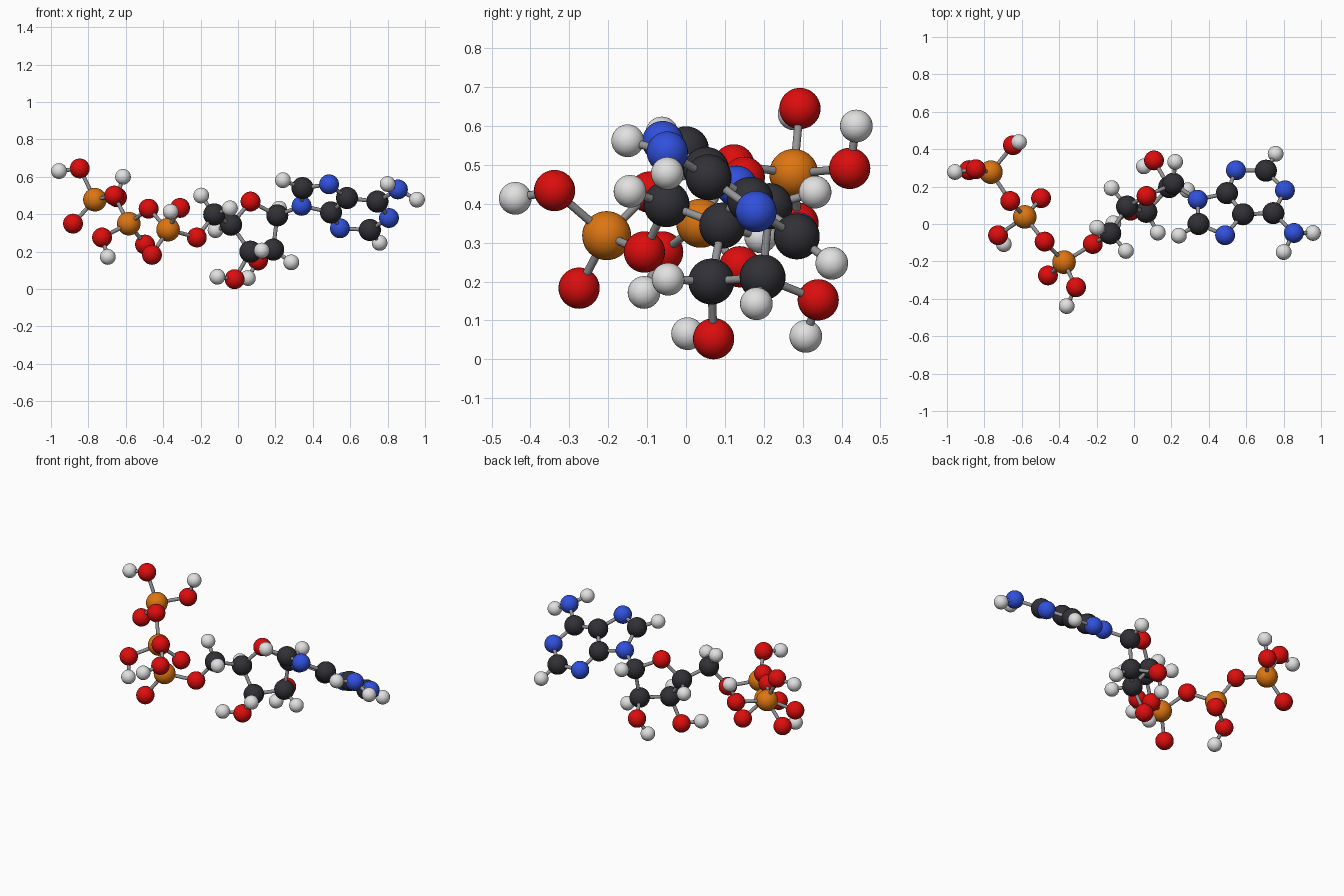
import bpy
import bmesh
from mathutils import Vector

default = bpy.data.objects.get("Cube")
if default:
    bpy.data.objects.remove(default, do_unlink=True)


def make_material(name, colour):
    mat = bpy.data.materials.new(name)
    mat.use_nodes = True
    rgba = (*colour, 1)
    mat.diffuse_color = rgba
    bsdf = next(n for n in mat.node_tree.nodes if n.type == "BSDF_PRINCIPLED")
    bsdf.inputs["Base Color"].default_value = rgba
    bsdf.inputs["Roughness"].default_value = 0.5
    return mat


def finish_mesh(bm, name, mat):
    for face in bm.faces:
        face.smooth = len(face.verts) < 5
    mesh = bpy.data.meshes.new(name)
    bm.to_mesh(mesh)
    bm.free()
    mesh.materials.append(mat)
    return mesh


def ball_mesh(name, radius, mat):
    bm = bmesh.new()
    bmesh.ops.create_uvsphere(bm, u_segments=32, v_segments=20, radius=radius)
    return finish_mesh(bm, name, mat)


def stick_mesh(radius, mat):
    bm = bmesh.new()
    bmesh.ops.create_cone(bm, cap_ends=True, segments=16, radius1=radius, radius2=radius, depth=1)
    return finish_mesh(bm, "stick", mat)


def add_object(name, mesh):
    obj = bpy.data.objects.new(name, mesh)
    bpy.context.collection.objects.link(obj)
    return obj


# One shared ball per element, one shared stick for the bonds
carbon = ball_mesh("carbon", 0.059, make_material("charcoal", (0.03, 0.03, 0.037)))
oxygen = ball_mesh("oxygen", 0.053, make_material("red", (0.72, 0.004, 0.004)))
nitrogen = ball_mesh("nitrogen", 0.053, make_material("blue", (0.03, 0.08, 0.72)))
phosphorus = ball_mesh("phosphorus", 0.063, make_material("orange", (0.72, 0.18, 0.006)))
hydrogen = ball_mesh("hydrogen", 0.042, make_material("pale_grey", (0.75, 0.75, 0.75)))
stick = stick_mesh(0.0105, make_material("mid_grey", (0.3, 0.3, 0.31)))

placed = {}


def bond(first, second):
    a, b = placed[first], placed[second]
    rod = add_object("bond_" + first + "_to_" + second, stick)
    rod.location = (a + b) / 2
    rod.rotation_mode = "QUATERNION"
    rod.rotation_quaternion = (b - a).to_track_quat("Z", "Y")
    rod.scale = (1, 1, (b - a).length)


def atom(name, ball, x, y, z, *partners):
    """Place a ball and join it to balls that already exist."""
    placed[name] = Vector((x, y, z))
    add_object(name, ball).location = placed[name]
    for partner in partners:
        bond(name, partner)


# Double ring: five-sided part
atom("base_root", nitrogen, 0.34, 0.13, 0.445)
atom("base_outer_corner", carbon, 0.345, 0, 0.54, "base_root")
atom("base_outer_hydrogen", hydrogen, 0.24, -0.062, 0.582, "base_outer_corner")
atom("base_front_corner", nitrogen, 0.487, -0.06, 0.56, "base_outer_corner")
atom("base_shared_front", carbon, 0.583, 0.052, 0.487, "base_front_corner")
atom("base_shared_back", carbon, 0.497, 0.165, 0.41, "base_shared_front", "base_root")

# Double ring: six-sided part and amine
atom("base_back_corner", nitrogen, 0.545, 0.287, 0.325, "base_shared_back")
atom("base_back_carbon", carbon, 0.705, 0.285, 0.316, "base_back_corner")
atom("base_back_hydrogen", hydrogen, 0.757, 0.375, 0.247, "base_back_carbon")
atom("base_side_corner", nitrogen, 0.807, 0.18, 0.38, "base_back_carbon")
atom("base_amine_carbon", carbon, 0.745, 0.058, 0.468, "base_side_corner", "base_shared_front")
atom("amine", nitrogen, 0.855, -0.048, 0.533, "base_amine_carbon")
atom("amine_left_hydrogen", hydrogen, 0.957, -0.048, 0.478, "amine")
atom("amine_front_hydrogen", hydrogen, 0.8, -0.15, 0.562, "amine")

# Sugar ring
atom("sugar_upper_left", carbon, 0.21, 0.215, 0.394, "base_root")
atom("sugar_lower_left", carbon, 0.188, 0.197, 0.211, "sugar_upper_left")
atom("sugar_lower_right", carbon, 0.066, 0.065, 0.2, "sugar_lower_left")
atom("sugar_upper_right", carbon, -0.037, 0.093, 0.344, "sugar_lower_right")
atom("sugar_oxygen", oxygen, 0.067, 0.15, 0.468, "sugar_upper_right", "sugar_upper_left")

# Sugar side groups
atom("sugar_back_hydrogen", hydrogen, 0.22, 0.332, 0.43, "sugar_upper_left")
atom("sugar_left_hydrogen", hydrogen, 0.285, 0.181, 0.143, "sugar_lower_left")
atom("sugar_back_oxygen", oxygen, 0.107, 0.34, 0.153, "sugar_lower_left")
atom("sugar_back_cap", hydrogen, 0.053, 0.308, 0.059, "sugar_back_oxygen")
atom("sugar_front_hydrogen", hydrogen, 0.127, -0.046, 0.206, "sugar_lower_right")
atom("sugar_low_oxygen", oxygen, -0.018, 0.071, 0.053, "sugar_lower_right")
atom("sugar_low_cap", hydrogen, -0.11, 0.004, 0.066, "sugar_low_oxygen")
atom("sugar_right_hydrogen", hydrogen, -0.12, 0.192, 0.315, "sugar_upper_right")

# Arm from the sugar to the chain
atom("arm_carbon", carbon, -0.127, -0.05, 0.399, "sugar_upper_right")
atom("arm_high_hydrogen", hydrogen, -0.197, -0.02, 0.5, "arm_carbon")
atom("arm_front_hydrogen", hydrogen, -0.043, -0.144, 0.432, "arm_carbon")
atom("arm_oxygen", oxygen, -0.22, -0.107, 0.276, "arm_carbon")

# First phosphate
atom("first_phosphorus", phosphorus, -0.374, -0.204, 0.318, "arm_oxygen")
atom("first_low_oxygen", oxygen, -0.46, -0.275, 0.183, "first_phosphorus")
atom("first_front_oxygen", oxygen, -0.31, -0.338, 0.434, "first_phosphorus")
atom("first_front_cap", hydrogen, -0.36, -0.439, 0.414, "first_front_oxygen")
atom("first_bridge", oxygen, -0.478, -0.094, 0.43, "first_phosphorus")

# Second phosphate
atom("second_phosphorus", phosphorus, -0.584, 0.038, 0.35, "first_bridge")
atom("second_left_oxygen", oxygen, -0.497, 0.138, 0.238, "second_phosphorus")
atom("second_right_oxygen", oxygen, -0.727, -0.06, 0.276, "second_phosphorus")
atom("second_right_cap", hydrogen, -0.696, -0.108, 0.172, "second_right_oxygen")
atom("second_bridge", oxygen, -0.662, 0.123, 0.5, "second_phosphorus")

# Third phosphate
atom("third_phosphorus", phosphorus, -0.765, 0.277, 0.478, "second_bridge")
atom("third_low_oxygen", oxygen, -0.882, 0.288, 0.35, "third_phosphorus")
atom("third_high_oxygen", oxygen, -0.846, 0.293, 0.645, "third_phosphorus")
atom("third_high_cap", hydrogen, -0.957, 0.278, 0.631, "third_high_oxygen")
atom("third_back_oxygen", oxygen, -0.647, 0.421, 0.491, "third_phosphorus")
atom("third_back_cap", hydrogen, -0.615, 0.438, 0.6, "third_back_oxygen")
